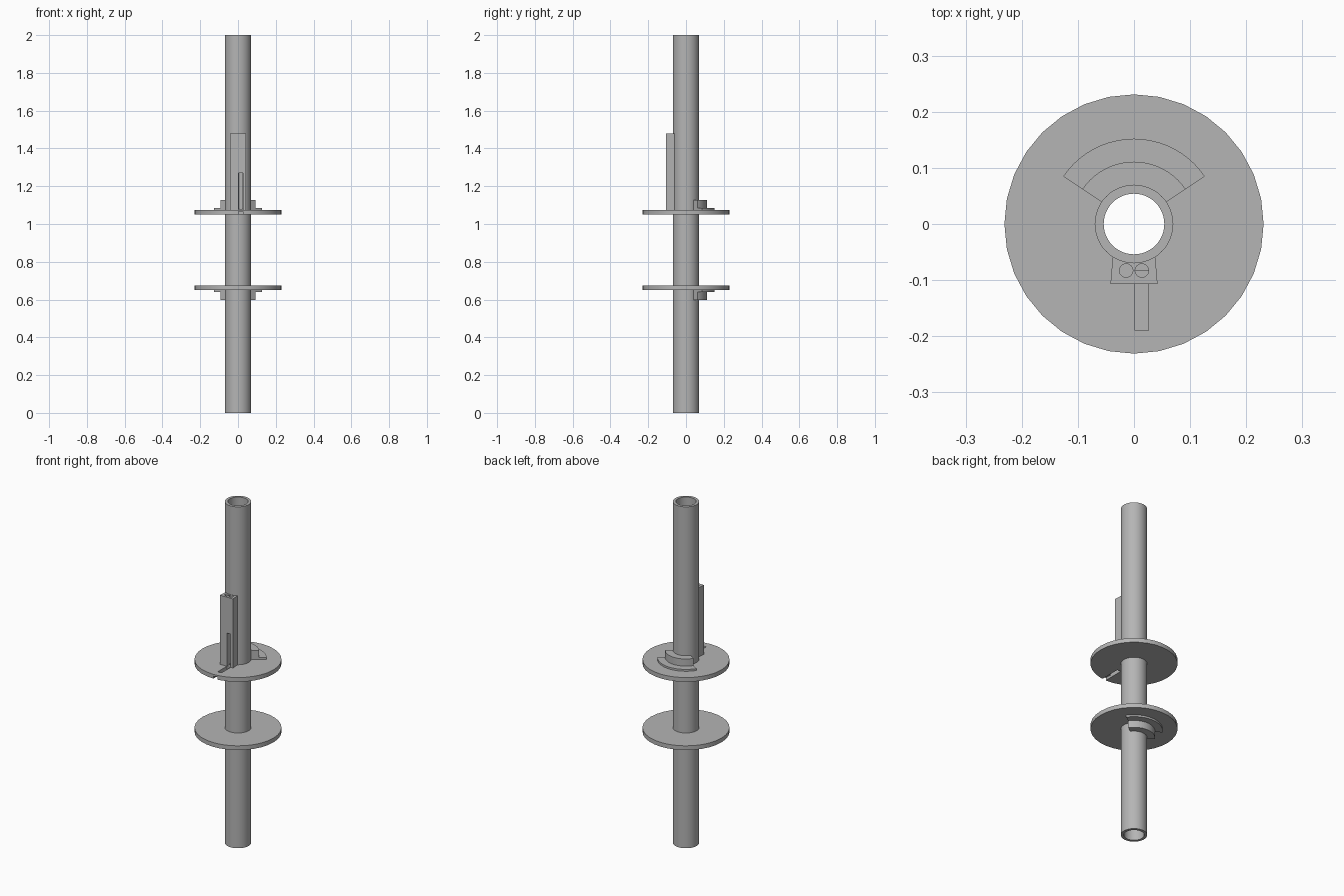
import bpy, bmesh
from math import sin, cos, pi, radians

cube = bpy.data.objects.get("Cube")
if cube:
    bpy.data.objects.remove(cube)

grey = bpy.data.materials.new("plain grey")
grey.use_nodes = True
colour = (0.46, 0.46, 0.46, 1)
grey.diffuse_color = colour
grey.node_tree.nodes["Principled BSDF"].inputs["Base Color"].default_value = colour


def finish(name, bm):
    bmesh.ops.recalc_face_normals(bm, faces=bm.faces)
    mesh = bpy.data.meshes.new(name)
    bm.to_mesh(mesh)
    bm.free()
    mesh.materials.append(grey)
    ob = bpy.data.objects.new(name, mesh)
    bpy.context.collection.objects.link(ob)
    return ob


def prism(name, outline, z0, z1):
    """Extrude a flat outline from z0 up to z1."""
    bm = bmesh.new()
    face = bm.faces.new([bm.verts.new((x, y, z0)) for x, y in outline])
    top = bmesh.ops.extrude_face_region(bm, geom=[face])["geom"]
    for v in top:
        if isinstance(v, bmesh.types.BMVert):
            v.co.z = z1
    return finish(name, bm)


def arc(r, a0, a1, n):
    return [(r * cos(a0 + (a1 - a0) * i / n), r * sin(a0 + (a1 - a0) * i / n))
            for i in range(n + 1)]


def ring(name, r_in, r_out, z0, z1, sides):
    """Hollow round part made by joining four loops."""
    bm = bmesh.new()
    loops = [[bm.verts.new((x, y, z)) for x, y in arc(r, 0, 2 * pi, sides)[:-1]]
             for r, z in ((r_in, z0), (r_out, z0), (r_out, z1), (r_in, z1))]
    for k in range(4):
        a, b = loops[k], loops[(k + 1) % 4]
        for i in range(sides):
            j = (i + 1) % sides
            bm.faces.new((a[i], a[j], b[j], b[i]))
    return finish(name, bm)


def sector(name, r_in, r_out, z0, z1):
    a0, a1 = radians(34), radians(146)
    return prism(name, arc(r_in, a0, a1, 20) + arc(r_out, a1, a0, 20), z0, z1)


def box(name, x0, x1, y0, y1, z0, z1):
    return prism(name, [(x0, y0), (x1, y0), (x1, y1), (x0, y1)], z0, z1)


def activate(ob):
    bpy.ops.object.select_all(action="DESELECT")
    ob.select_set(True)
    bpy.context.view_layer.objects.active = ob


def cut(ob, cutter):
    mod = ob.modifiers.new("cut", "BOOLEAN")
    mod.operation, mod.solver, mod.object = "DIFFERENCE", "EXACT", cutter
    activate(ob)
    bpy.ops.object.modifier_apply(modifier=mod.name)
    bpy.data.objects.remove(cutter)


# Central tube and the two round flanges
parts = [ring("tube", 0.054, 0.07, 0, 2, 48)]
upper = ring("upper_flange", 0.062, 0.231, 1.05, 1.075, 32)
lower = ring("lower_flange", 0.062, 0.231, 0.65, 0.675, 32)
parts += [upper, lower]

# Stepped arc blocks on the outer faces of the flanges
for name, face, s in (("upper", 1.075, 1), ("lower", 0.65, -1)):
    parts.append(sector(name + "_arc_step", 0.066, 0.152, face, face + s * 0.011))
    parts.append(sector(name + "_arc_block", 0.066, 0.111, face, face + s * 0.053))

# Cable housing with two bores and a front slot
housing = prism("cable_housing", [(-0.042, -0.107), (0.042, -0.107),
                                  (0.038, -0.06), (-0.038, -0.06)], 1.07, 1.48)
for x in (-0.014, 0.014):
    bore = [(x + u, v - 0.083) for u, v in arc(0.012, 0, 2 * pi, 24)[:-1]]
    cut(housing, prism("bore", bore, 1.08, 1.6))
cut(housing, box("slot", 0.002, 0.026, -0.15, -0.083, 1.0, 1.27))
parts.append(housing)

# Cable passage through the upper flange, with a groove below to the rim
cut(upper, box("passage", 0.002, 0.026, -0.19, -0.107, 1.0, 1.1))
cut(upper, box("groove", 0.002, 0.026, -0.3, -0.15, 1.0, 1.065))

for ob in parts:
    activate(ob)
    bpy.ops.object.shade_smooth_by_angle(angle=radians(30))
